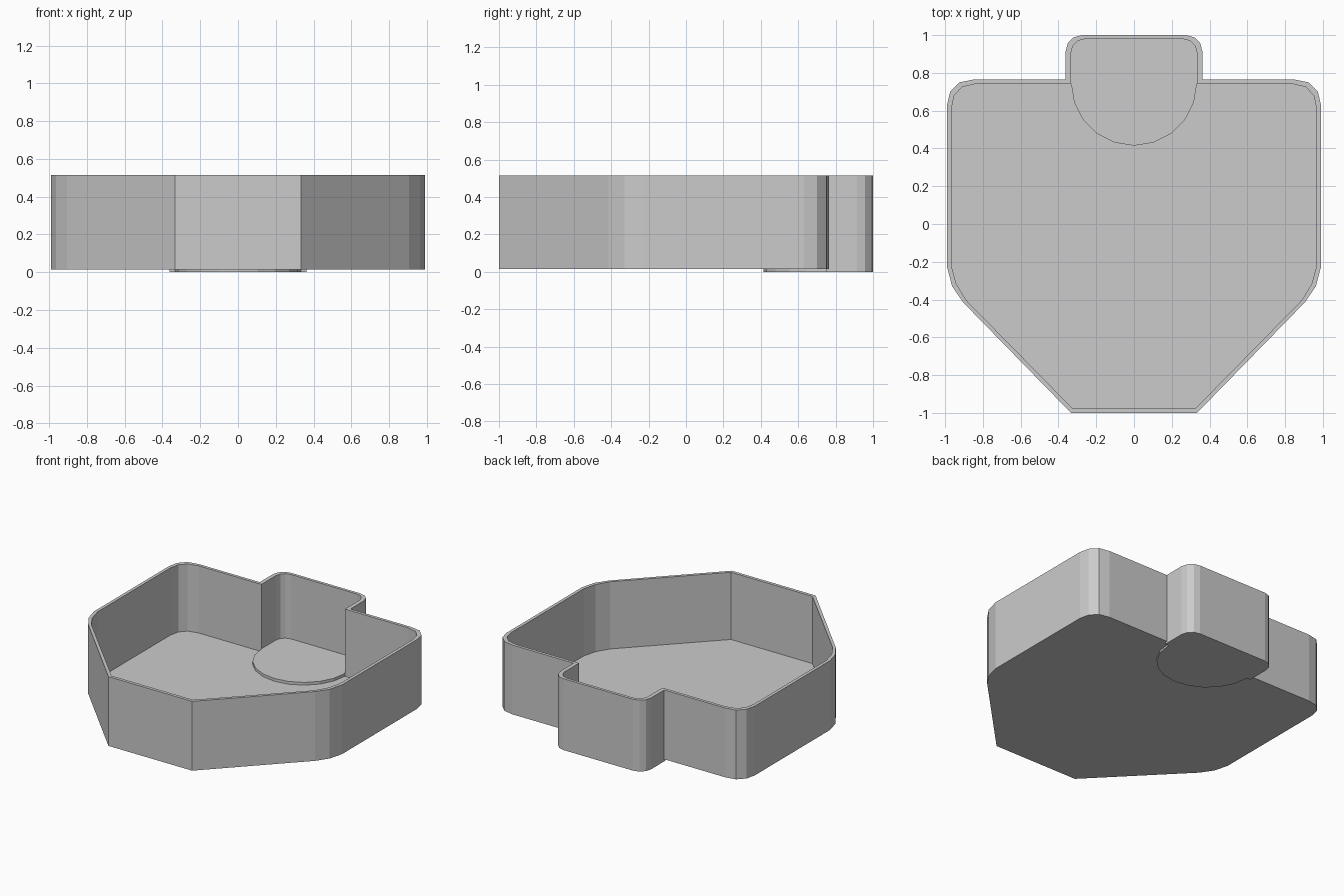
import bpy, bmesh, math

if "Cube" in bpy.data.objects:
    bpy.data.objects.remove(bpy.data.objects["Cube"])


def mirrored(half):
    """Right-hand half outline (bottom to top) -> full closed outline."""
    return half + [(-x, y) for x, y in reversed(half) if x > 1e-6]


def prism(name, outline, z0, z1):
    bm = bmesh.new()
    base = bm.faces.new([bm.verts.new((x, y, z0)) for x, y in outline])
    top = bmesh.ops.extrude_face_region(bm, geom=[base])["geom"]
    verts = [v for v in top if isinstance(v, bmesh.types.BMVert)]
    bmesh.ops.translate(bm, verts=verts, vec=(0, 0, z1 - z0))
    bmesh.ops.recalc_face_normals(bm, faces=bm.faces)
    mesh = bpy.data.meshes.new(name)
    bm.to_mesh(mesh)
    bm.free()
    obj = bpy.data.objects.new(name, mesh)
    bpy.context.collection.objects.link(obj)
    return obj


def combine(target, other, operation):
    mod = target.modifiers.new("combine", 'BOOLEAN')
    mod.operation, mod.solver, mod.object = operation, 'EXACT', other
    bpy.context.view_layer.objects.active = target
    bpy.ops.object.modifier_apply(modifier=mod.name)
    bpy.data.objects.remove(other, do_unlink=True)


def tab_outline(w, y0, y1, r):
    corner = [(w - r + r * math.cos(a), y1 - r + r * math.sin(a))
              for a in (math.radians(30 * i) for i in range(4))]
    return mirrored([(w, y0)] + corner)


# main tray shell with chamfered front and rounded corners
outer = [(.334, -1), (.905, -.415), (.963, -.33), (.99, -.228),
         (.99, .63), (.974, .70), (.926, .75), (.85, .765)]
inner = [(.325, -.977), (.889, -.403), (.942, -.315), (.967, -.22),
         (.967, .61), (.952, .68), (.91, .725), (.836, .743)]
tray = prism("tray", mirrored(outer), .015, .515)
combine(tray, prism("tray_cavity", mirrored(inner), .03, .7), 'DIFFERENCE')

# rear tab, standing on z = 0
combine(tray, prism("tab", tab_outline(.362, .75, 1, .085), 0, .515), 'UNION')

# half-round pad through the floor
arc = [(.333 * math.sin(a), .745 - .33 * math.cos(a))
       for a in (math.radians(18 * i) for i in range(6))]
combine(tray, prism("pad", mirrored(arc + [(.333, .8)]), 0, .05), 'UNION')

# hollow of the tab, opening into the tray
combine(tray, prism("tab_cavity", tab_outline(.333, .72, .979, .07), .05, .7),
        'DIFFERENCE')
